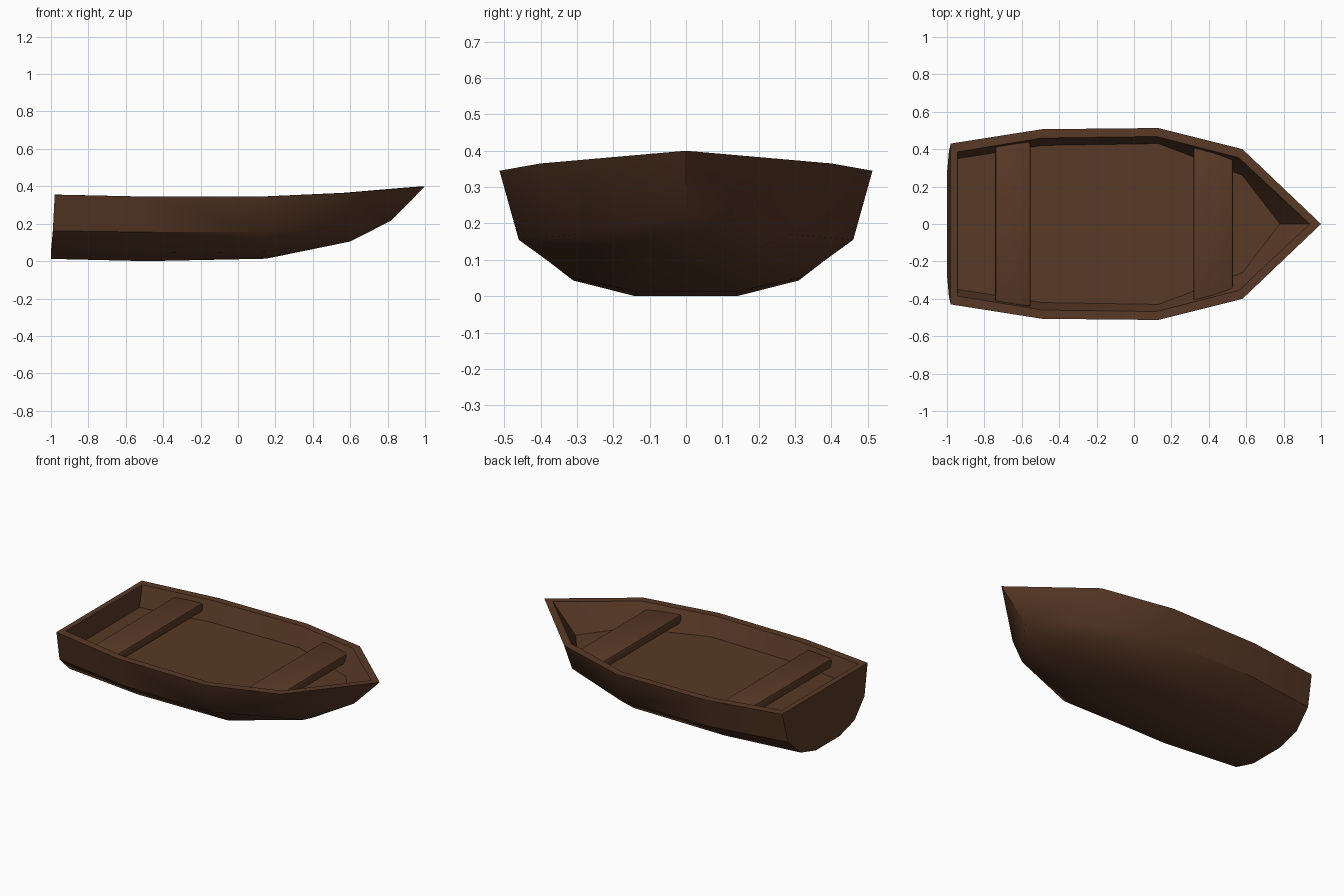
import bpy, bmesh, math

if "Cube" in bpy.data.objects:
    bpy.data.objects.remove(bpy.data.objects["Cube"])

wood = bpy.data.materials.new("brown wood")
wood.diffuse_color = (0.100, 0.041, 0.020, 1)
wood.use_nodes = True
wood.node_tree.nodes["Principled BSDF"].inputs["Base Color"].default_value = wood.diffuse_color


def finish(name, bm, angle):
    bmesh.ops.recalc_face_normals(bm, faces=bm.faces)
    me = bpy.data.meshes.new(name)
    bm.to_mesh(me)
    bm.free()
    me.materials.append(wood)
    ob = bpy.data.objects.new(name, me)
    bpy.context.collection.objects.link(ob)
    bpy.ops.object.select_all(action='DESELECT')
    ob.select_set(True)
    bpy.context.view_layer.objects.active = ob
    bpy.ops.object.shade_smooth_by_angle(angle=math.radians(angle))
    return ob


# Hull: each row is one lengthwise line (x, half width, z) from stern to bow
floor = [(-.94, .35, .225), (-.49, .42, .225), (.13, .43, .225), (.58, .26, .225), (.78, 0, .225)]
rim = [(-.945, .385, .355), (-.49, .46, .345), (.12, .468, .345), (.56, .355, .365), (.94, 0, .397)]
sheer = [(-.98, .43, .355), (-.49, .507, .345), (.13, .513, .345), (.58, .40, .365), (1, 0, .40)]
chine = [(-.99, .385, .162), (-.49, .455, .155), (.14, .46, .155), (.60, .29, .17), (.82, 0, .217)]
bilge = [(-1, .27, .055), (-.49, .31, .043), (.15, .315, .05), (.60, .20, .13), (.82, 0, .217)]
bottom = [(-1, .12, .012), (-.49, .14, 0), (.15, .14, .013), (.60, .09, .105), (.82, 0, .217)]


def centre(row):
    return [(x, 0, z) for x, y, z in row]


rows = [centre(floor), floor, rim, sheer, chine, bilge, bottom, centre(bottom)]
bm = bmesh.new()
# A leading centreline column closes the transom
grid = [[bm.verts.new(p) for p in [(r[0][0], 0, r[0][2])] + r] for r in rows]
for a, b in zip(grid, grid[1:]):
    for i in range(len(a) - 1):
        bm.faces.new((a[i], a[i + 1], b[i + 1], b[i]))
bmesh.ops.remove_doubles(bm, verts=bm.verts, dist=0.0005)
bmesh.ops.mirror(bm, geom=bm.verts[:] + bm.edges[:] + bm.faces[:], axis='Y', merge_dist=0.0005)
bmesh.ops.remove_doubles(bm, verts=bm.verts, dist=0.0005)
finish("hull", bm, 35)


# Seats: planks whose ends follow the flare of the hull sides
def seat(name, x0, x1, w0, w1, z0=.268, z1=.325):
    bm = bmesh.new()
    bmesh.ops.create_cube(bm, size=2)
    for v in bm.verts:
        w = w0 if v.co.x < 0 else w1
        v.co = (x0 if v.co.x < 0 else x1, v.co.y * w, z0 if v.co.z < 0 else z1)
    bmesh.ops.bevel(bm, geom=bm.edges[:], offset=.014, segments=2, profile=.5, affect='EDGES')
    finish(name, bm, 40)


seat("rear_seat", -.742, -.553, .418, .443)
seat("front_seat", .317, .53, .414, .365)
